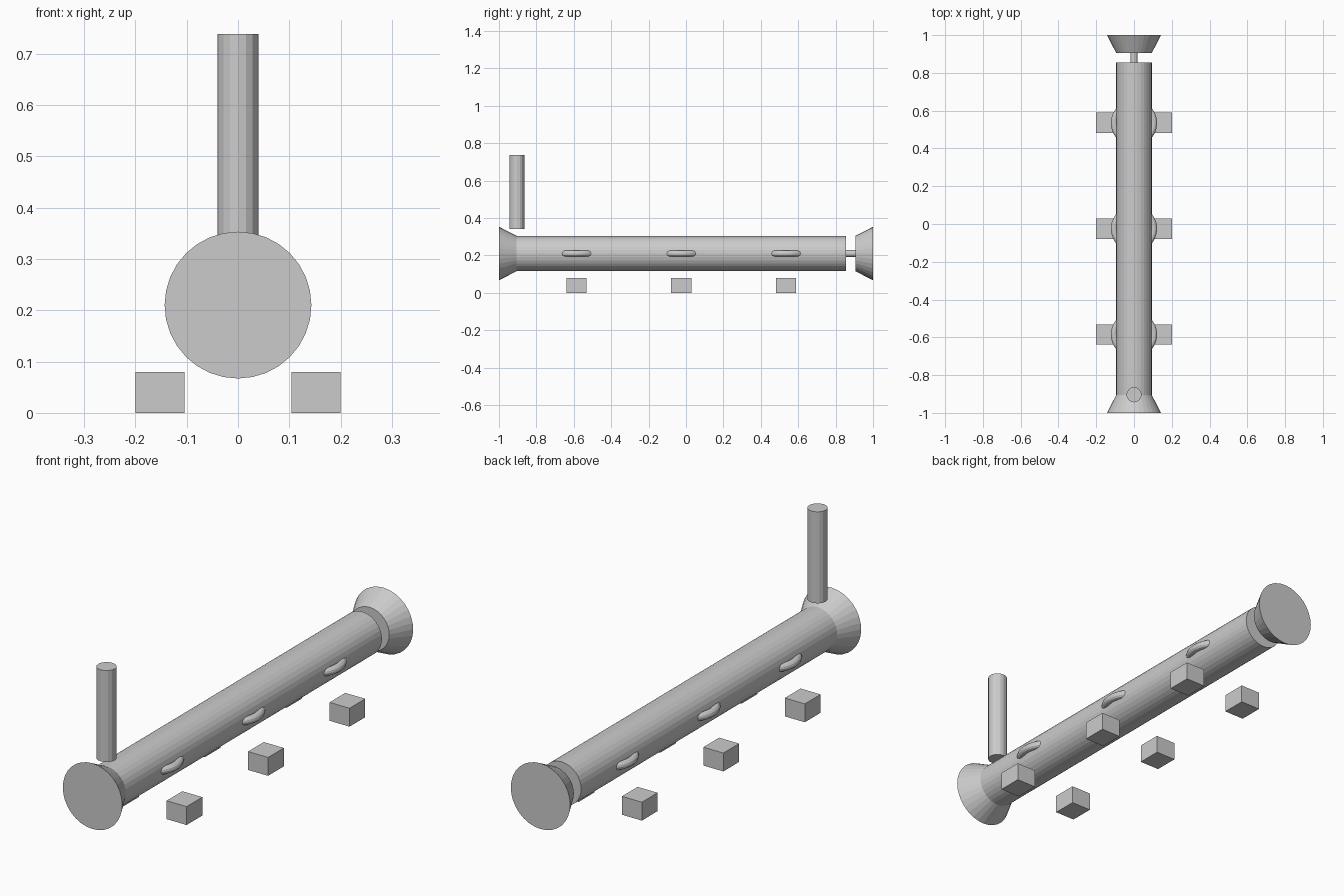
import bpy
from math import pi

if "Cube" in bpy.data.objects:
    bpy.data.objects.remove(bpy.data.objects["Cube"])

AXIS_Z = 0.21  # height of the main tube's axis


def tube(name, loc, r1, r2, depth, sides, along_y=True):
    rot = (-pi / 2, 0, 0) if along_y else (0, 0, 0)  # r1 end faces -y
    bpy.ops.mesh.primitive_cone_add(vertices=sides, radius1=r1, radius2=r2,
                                    depth=depth, location=loc, rotation=rot)
    bpy.context.object.name = name


# Main tube, flared ends and connecting rod
tube("main_tube", (0, -0.025, AXIS_Z), 0.094, 0.094, 1.76, 32)
tube("front_flare", (0, -0.9525, AXIS_Z), 0.143, 0.094, 0.095, 32)
tube("rear_flare", (0, 0.9525, AXIS_Z), 0.094, 0.143, 0.095, 32)
tube("rear_rod", (0, 0.88, AXIS_Z), 0.019, 0.019, 0.06, 32)

# Upright post, hovering just above the front flare
tube("upright_post", (0, -0.904, 0.539), 0.04, 0.04, 0.398, 16, along_y=False)

# Three stations, each with a ring handle and a pair of feet
for i, y in enumerate((-0.585, -0.025, 0.535)):
    bpy.ops.mesh.primitive_torus_add(major_radius=0.105, minor_radius=0.017,
                                     major_segments=48, minor_segments=12,
                                     location=(0, y, AXIS_Z))
    bpy.context.object.name = f"ring_handle_{i + 1}"
    for side, s in (("left", -1), ("right", 1)):
        bpy.ops.mesh.primitive_cube_add(size=1, location=(s * 0.152, y, 0.04))
        foot = bpy.context.object
        foot.name = f"foot_{side}_{i + 1}"
        foot.scale = (0.096, 0.108, 0.08)
